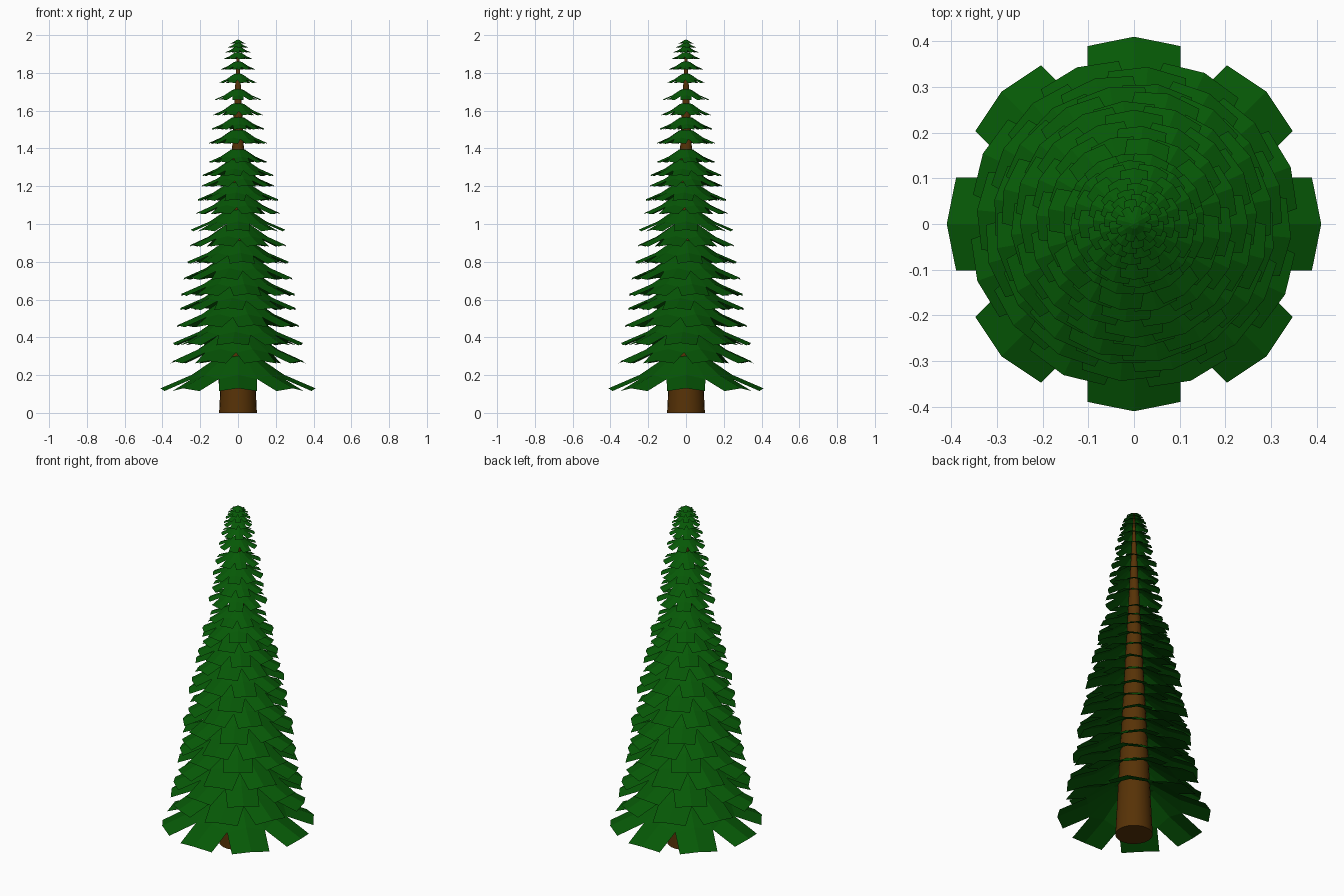
import bpy, bmesh, math
from math import pi, cos, sin, tan

if "Cube" in bpy.data.objects:
    bpy.data.objects.remove(bpy.data.objects["Cube"])


def material(name, color):
    m = bpy.data.materials.new(name)
    m.diffuse_color = color
    m.use_nodes = True
    m.node_tree.nodes["Principled BSDF"].inputs["Base Color"].default_value = m.diffuse_color
    return m


GREEN = material("needles", (0.002, 0.1, 0.002, 1))
BROWN = material("bark", (0.095, 0.032, 0.002, 1))

# (tip height, tip radius) of each whorl, bottom to top
LAYERS = [(.13, .41), (.275, .365), (.37, .345), (.465, .33), (.555, .31),
          (.63, .305), (.715, .295), (.80, .27), (.89, .265), (.97, .25),
          (1.06, .23), (1.13, .215), (1.205, .195), (1.26, .19), (1.33, .155),
          (1.43, .157), (1.505, .14), (1.58, .135), (1.66, .122), (1.75, .103),
          (1.82, .09), (1.875, .077), (1.91, .066), (1.935, .055), (1.957, .04)]
# bough profile: radius and height fractions
PROFILE = [(0, 1), (.25, .85), (.6, .36), (.95, .04)]


def whorl(name, z, r, turn):
    """Eight drooping ridged boughs joined around the trunk."""
    bm = bmesh.new()
    drop = .48 * r
    for k in range(8):
        a = turn + k * pi / 4

        def vert(rad, side, h):
            # side edges hang below the ridge
            return bm.verts.new((rad * cos(a) - side * sin(a),
                                 rad * sin(a) + side * cos(a),
                                 z + h * drop - .22 * abs(side)))
        rows = [[vert(0, 0, 1)]]
        for f, h in PROFILE[1:]:
            w = min(f * tan(pi / 8), .248) * r
            # the last row is pointed in the middle
            mid = (r, 0) if f == .95 else (f * r, h)
            rows.append([vert(f * r, -w, h), vert(mid[0], 0, mid[1]), vert(f * r, w, h)])
        for i in (0, 1):
            bm.faces.new((rows[0][0], rows[1][i], rows[1][i + 1]))
            for lo, hi in zip(rows[1:], rows[2:]):
                bm.faces.new((lo[i], hi[i], hi[i + 1], lo[i + 1]))
    bmesh.ops.remove_doubles(bm, verts=bm.verts, dist=r * .002)
    bmesh.ops.recalc_face_normals(bm, faces=bm.faces)
    if sum(f.normal.z for f in bm.faces) < 0:
        bmesh.ops.reverse_faces(bm, faces=bm.faces)
    me = bpy.data.meshes.new(name)
    bm.to_mesh(me)
    bm.free()
    me.materials.append(GREEN)
    ob = bpy.data.objects.new(name, me)
    bpy.context.collection.objects.link(ob)


# Trunk
bpy.ops.mesh.primitive_cone_add(vertices=24, radius1=.1, radius2=.003, depth=1.975,
                                location=(0, 0, .9875))
trunk = bpy.context.object
trunk.name = "trunk"
trunk.data.materials.append(BROWN)
bpy.ops.object.shade_smooth_by_angle()

# Whorls of boughs, each turned from the one below
for n, (z, r) in enumerate(LAYERS):
    whorl(f"bough_layer_{n + 1}", z, r, math.radians(20 * n))
